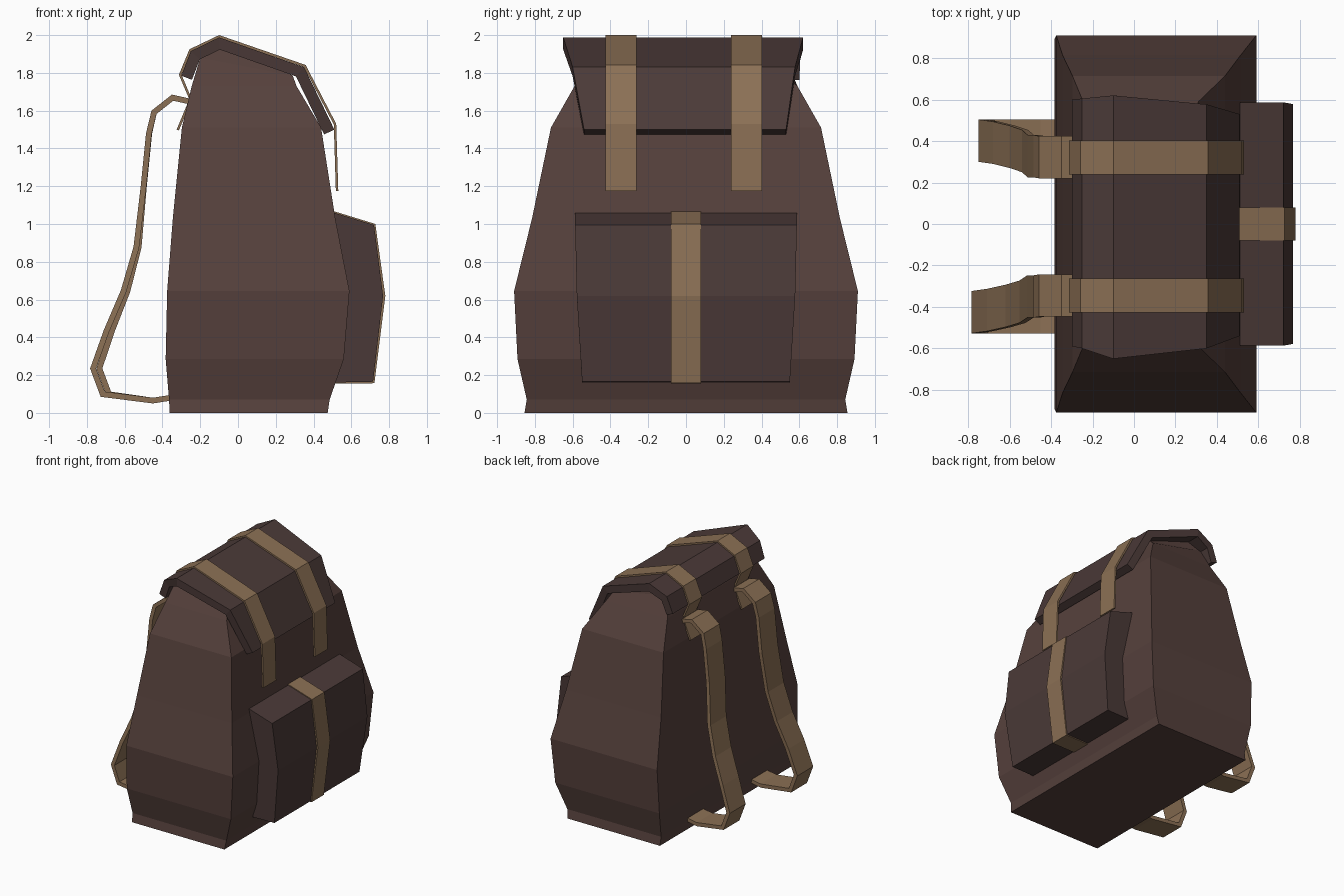
import bpy, bmesh
from mathutils import Vector

if "Cube" in bpy.data.objects:
    bpy.data.objects.remove(bpy.data.objects["Cube"])


def material(name, rgb):
    m = bpy.data.materials.new(name)
    m.diffuse_color = (*rgb, 1)
    m.use_nodes = True
    m.node_tree.nodes["Principled BSDF"].inputs["Base Color"].default_value = m.diffuse_color
    return m


CANVAS = material("canvas", (0.092, 0.052, 0.045))
DARK = material("dark_canvas", (0.070, 0.042, 0.039))
TAN = material("tan_webbing", (0.26, 0.162, 0.09))


def loft(name, rings, mat):
    """Skin a list of equal-length point rings and cap both ends."""
    bm = bmesh.new()
    loops = [[bm.verts.new(p) for p in ring] for ring in rings]
    n = len(loops[0])
    for a, b in zip(loops, loops[1:]):
        for i in range(n):
            j = (i + 1) % n
            bm.faces.new((a[i], a[j], b[j], b[i]))
    bm.faces.new(loops[0])
    bm.faces.new(loops[-1])
    bmesh.ops.recalc_face_normals(bm, faces=bm.faces)
    mesh = bpy.data.meshes.new(name)
    bm.to_mesh(mesh)
    bm.free()
    mesh.materials.append(mat)
    ob = bpy.data.objects.new(name, mesh)
    bpy.context.collection.objects.link(ob)
    return ob


def band(name, path, thick, mat):
    """Flat band along (x, z, y_low, y_high); thickness grows to the right of travel."""
    pts = [Vector((p[0], p[1])) for p in path]
    rings = []
    for i, p in enumerate(pts):
        d0 = (p - pts[max(i - 1, 0)]).normalized()
        d1 = (pts[min(i + 1, len(pts) - 1)] - p).normalized()
        n = (d0 + d1).normalized()
        n = Vector((n.y, -n.x))
        c = max((d0.dot(d1) + 1) / 2, 0.4) ** 0.5 if 0 < i < len(pts) - 1 else 1
        q = p + n * thick / c
        lo, hi = path[i][2:]
        rings.append([(p.x, lo, p.y), (p.x, hi, p.y), (q.x, hi, q.y), (q.x, lo, q.y)])
    return loft(name, rings, mat)


# main bag: back x, back z, front x, front z, half width
levels = [
    (-0.362, 0, 0.475, 0, 0.855), (-0.365, 0.07, 0.485, 0.07, 0.843),
    (-0.383, 0.285, 0.56, 0.285, 0.892), (-0.375, 0.645, 0.59, 0.645, 0.91),
    (-0.345, 1.03, 0.515, 1.03, 0.815), (-0.297, 1.51, 0.44, 1.51, 0.715),
    (-0.245, 1.73, 0.31, 1.73, 0.59), (-0.20, 1.88, 0.29, 1.785, 0.525),
    (-0.10, 1.93, 0.27, 1.795, 0.51),
]
loft("bag_body", [[(b, -h, zb), (f, -h, zf), (f, h, zf), (b, h, zb)]
                  for b, zb, f, zf, h in levels], CANVAS)

# lid flap folded over the top
band("lid_flap", [
    (-0.30, 1.785, -0.59, 0.60), (-0.25, 1.915, -0.60, 0.605),
    (-0.10, 1.988, -0.65, 0.62), (0.35, 1.83, -0.60, 0.577),
    (0.51, 1.50, -0.54, 0.53)], 0.06, DARK)

# front pocket
pocket = [(0.46, 1.075, 0.587), (0.72, 0.995, 0.587), (0.768, 0.62, 0.578),
          (0.715, 0.165, 0.55), (0.46, 0.16, 0.55)]
loft("front_pocket", [[(x, s * h, z) for x, z, h in pocket] for s in (-1, 1)], DARK)

# pocket strap
band("pocket_strap", [(x, z, -0.08, 0.08) for x, z in
     [(0.50, 1.07), (0.727, 1.0), (0.78, 0.62), (0.722, 0.157), (0.50, 0.155)]], 0.014, TAN)

# lid straps and shoulder straps, one of each per side
lid_path = [(-0.325, 1.50), (-0.258, 1.66), (-0.313, 1.79), (-0.257, 1.925),
            (-0.10, 2.0), (0.358, 1.842), (0.52, 1.53), (0.531, 1.175)]
shoulder_path = [(-0.26, 1.665, 0), (-0.35, 1.685, 0), (-0.458, 1.60, 0), (-0.487, 1.48, 0.005),
                 (-0.515, 1.2, 0.005), (-0.553, 0.88, 0.03), (-0.62, 0.65, 0.05),
                 (-0.71, 0.44, 0.07), (-0.783, 0.235, 0.08), (-0.727, 0.085, 0.08),
                 (-0.45, 0.05, 0.08), (-0.355, 0.065, 0.08)]
for side, s, lid_y, y0, shift in (("left", -1, -0.345, -0.345, 0), ("right", 1, 0.32, 0.322, 0.033)):
    band(f"{side}_lid_strap", [(x, z, lid_y - 0.082, lid_y + 0.082) for x, z in lid_path], 0.013, TAN)
    path = []
    for x, z, out in shoulder_path:
        y = y0 + s * out
        x += shift * out / 0.08 if z > 0.07 else 0
        path.append((x, z, y - 0.102, y + 0.102))
    # reversed so the thickness faces the bag
    ob = band(f"{side}_shoulder_strap", path, -0.03, TAN)
